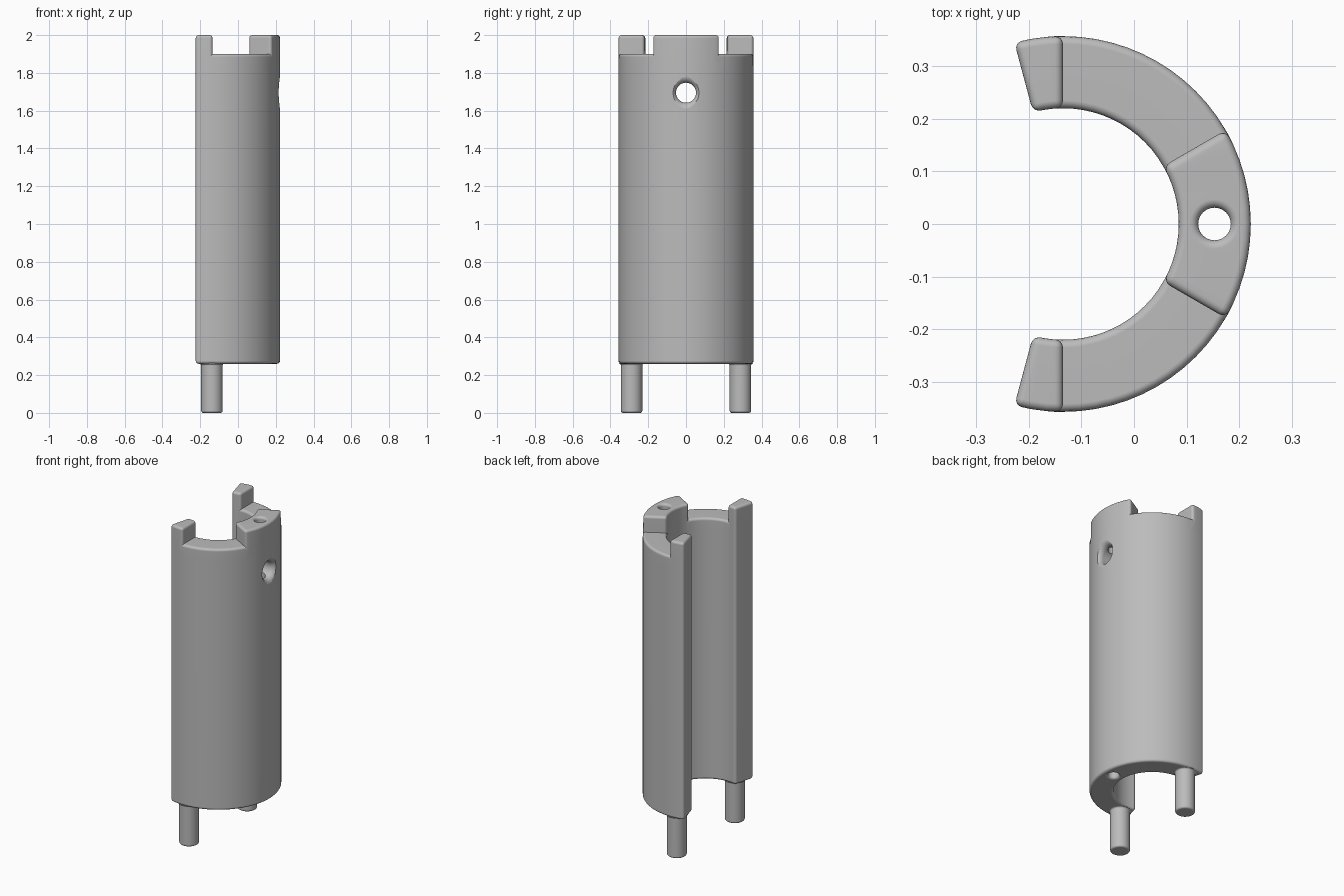
import bpy, bmesh
from math import radians, sin, cos, pi
from mathutils import Matrix

CX = -0.135               # axis of the half shell
R_IN, R_OUT = 0.22, 0.357
BASE, FLOOR, TOP = 0.26, 1.9, 2.0
STEP = 5

old = bpy.data.objects.get("Cube")
if old:
    bpy.data.objects.remove(old)

grey = bpy.data.materials.new("plain grey")
grey.use_nodes = True
COLOR = (0.5, 0.5, 0.5, 1)
grey.diffuse_color = COLOR
grey.node_tree.nodes["Principled BSDF"].inputs["Base Color"].default_value = COLOR


def finish(name, bm):
    bmesh.ops.recalc_face_normals(bm, faces=bm.faces)
    mesh = bpy.data.meshes.new(name)
    bm.to_mesh(mesh)
    bm.free()
    mesh.materials.append(grey)
    obj = bpy.data.objects.new(name, mesh)
    bpy.context.collection.objects.link(obj)
    return obj


def activate(obj):
    bpy.ops.object.select_all(action='DESELECT')
    obj.select_set(True)
    bpy.context.view_layer.objects.active = obj


def apply(obj, kind, **settings):
    activate(obj)
    mod = obj.modifiers.new(kind.title(), kind)
    for key, value in settings.items():
        setattr(mod, key, value)
    bpy.ops.object.modifier_apply(modifier=mod.name)


def lathe(name, profile, matrix, sides=40):
    """Solid of revolution from (radius, height) points, capped at both ends."""
    bm = bmesh.new()
    rings = [[bm.verts.new((r * cos(2 * pi * i / sides), r * sin(2 * pi * i / sides), z))
              for i in range(sides)] for r, z in profile]
    for a, b in zip(rings, rings[1:]):
        for i in range(sides):
            j = (i + 1) % sides
            bm.faces.new((a[i], a[j], b[j], b[i]))
    bm.faces.new(rings[0])
    bm.faces.new(rings[-1])
    bm.transform(matrix)
    return finish(name, bm)


def flare(r, z, size, n=6):
    """Quarter-round widening from radius r up to the surface at height z."""
    return [(r + size * (1 - cos(t)), z - size + size * sin(t))
            for t in (pi / 2 * i / n for i in range(n + 1))]


# Half shell: ring sector cells, with extra cells on top for the three tabs
bm = bmesh.new()


def cell(angle, z0, z1):
    corners = [(r * cos(a) + CX, r * sin(a)) for r, a in
               ((R_IN, radians(angle)), (R_OUT, radians(angle)),
                (R_OUT, radians(angle + STEP)), (R_IN, radians(angle + STEP)))]
    low = [bm.verts.new((x, y, z0)) for x, y in corners]
    high = [bm.verts.new((x, y, z1)) for x, y in corners]
    bm.faces.new(low)
    bm.faces.new(high)
    for i in range(4):
        j = (i + 1) % 4
        bm.faces.new((low[i], low[j], high[j], high[i]))


levels = [BASE, 1.55, 1.83, FLOOR, TOP]
for angle in range(-105, 105, STEP):
    middle = abs(angle + STEP / 2)
    is_tab = middle < 30 or middle > 90
    for z0, z1 in zip(levels, levels[1:]):
        if z1 < TOP or is_tab:
            cell(angle, z0, z1)

# Weld the cells and drop the walls between them
bmesh.ops.remove_doubles(bm, verts=bm.verts, dist=0.0005)
bm.faces.ensure_lookup_table()
seen = {}
for f in bm.faces:
    seen.setdefault(frozenset(f.verts), []).append(f)
inner = [f for group in seen.values() if len(group) > 1 for f in group]
inner += [f for f in bm.faces if f not in inner and
          all(len(e.link_faces) > 2 for e in f.edges) and
          abs(f.normal.z) < 0.5 and
          R_IN + 0.03 < ((f.calc_center_median().x - CX) ** 2
                         + f.calc_center_median().y ** 2) ** 0.5 < R_OUT - 0.03]
bmesh.ops.delete(bm, geom=list(set(inner)), context='FACES')
loose = [e for e in bm.edges if not e.link_faces]
bmesh.ops.delete(bm, geom=loose, context='EDGES')
shell = finish("half_shell", bm)
apply(shell, 'BEVEL', width=0.015, segments=4, limit_method='ANGLE', angle_limit=radians(30))

# Side hole with a wide rounded mouth, and a narrow bore down the middle of the wall
side = [(0.053, 0.0)] + flare(0.053, CX + R_OUT, 0.036)
side.append((side[-1][0] + 0.005, CX + R_OUT + 0.05))
side_cutter = lathe("side_hole_cutter", side,
                    Matrix.Translation((0, 0, 1.695)) @ Matrix.Rotation(pi / 2, 4, 'Y'))
mouth = flare(0.031, TOP, 0.016)
mouth.append((mouth[-1][0] + 0.002, TOP + 0.05))
foot = [(r, TOP + BASE - z) for r, z in reversed(mouth)]
bore_cutter = lathe("bore_cutter", foot + mouth, Matrix.Translation((0.153, 0, 0)), 32)
for cutter in (side_cutter, bore_cutter):
    cutter.hide_render = True
    apply(shell, 'BOOLEAN', operation='DIFFERENCE', solver='EXACT', object=cutter)
    bpy.data.objects.remove(cutter)

# Two pegs under the ends, rounded at the tip and filleted into the shell
tip = [(0.057 - r + 0.045, -z) for r, z in reversed(flare(0.045, 0, 0.012, 4))]
tip = [(0.057 - 0.012 * (1 - sin(t)), 0.012 * (1 - cos(t)))
       for t in (pi / 2 * i / 4 for i in range(5))]
peg_profile = tip + flare(0.057, BASE, 0.009, 4) + [(0.05, BASE + 0.02)]
pegs = [lathe(name, peg_profile, Matrix.Translation((-0.138, y, 0)))
        for name, y in (("right_peg", -0.288), ("left_peg", 0.288))]

# Smooth shading with flat ends kept crisp
for obj in [shell] + pegs:
    activate(obj)
    bpy.ops.object.shade_smooth_by_angle(angle=radians(32))
    apply(obj, 'WEIGHTED_NORMAL', keep_sharp=True)
